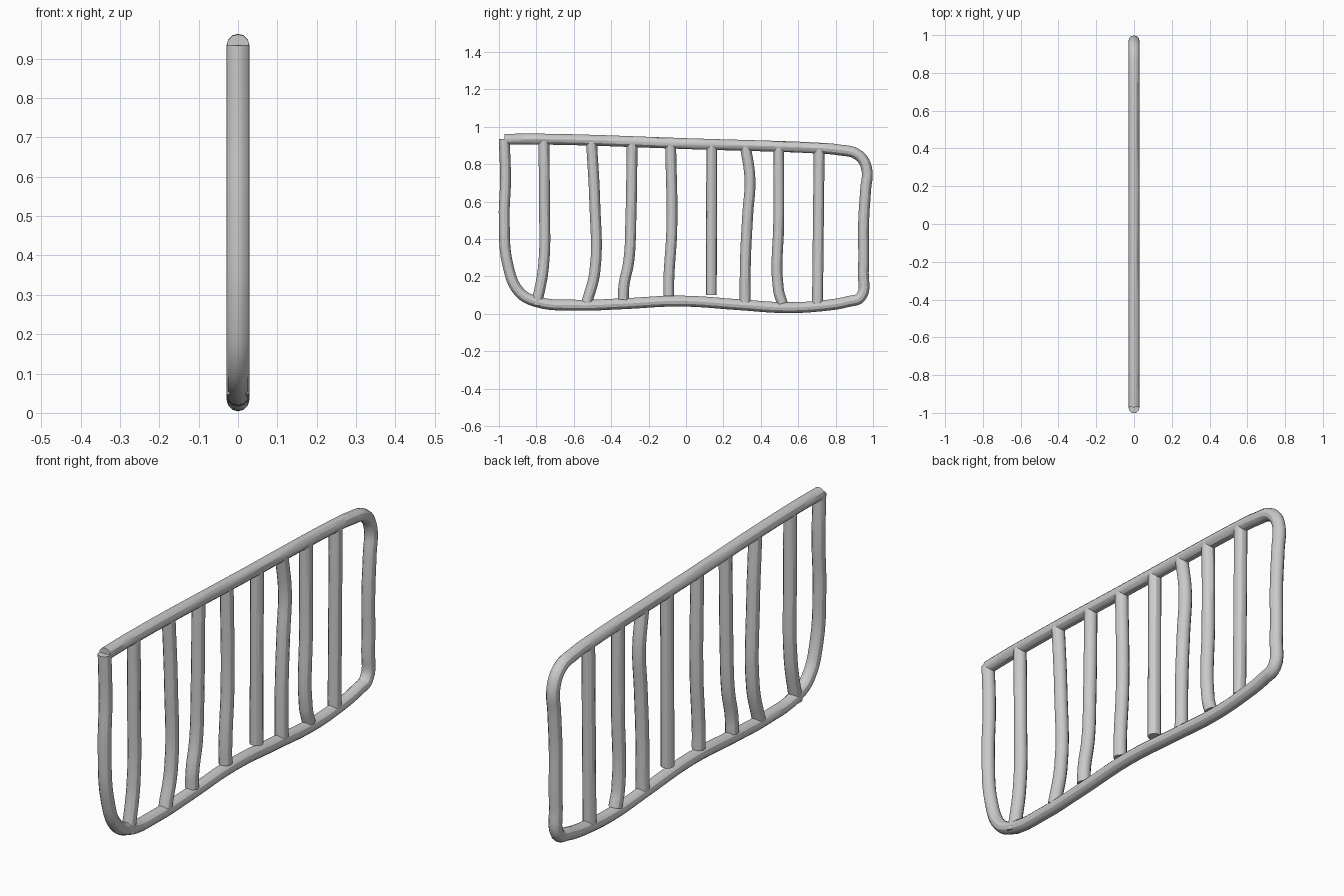
import bpy

RADIUS = 0.029


def tube(name, points, steps=5):
    """Round tube along a smooth path of (y, z) points in the x = 0 plane."""
    curve = bpy.data.curves.new(name, 'CURVE')
    curve.dimensions = '3D'
    curve.bevel_depth = RADIUS
    curve.bevel_resolution = 4
    curve.resolution_u = steps
    curve.use_fill_caps = True
    spline = curve.splines.new('BEZIER')
    spline.bezier_points.add(len(points) - 1)
    for bp, (y, z) in zip(spline.bezier_points, points):
        bp.co = (0, y, z)
        bp.handle_left_type = bp.handle_right_type = 'AUTO'
    obj = bpy.data.objects.new(name, curve)
    bpy.context.collection.objects.link(obj)
    # turn into a smooth mesh
    bpy.ops.object.select_all(action='DESELECT')
    obj.select_set(True)
    bpy.context.view_layer.objects.active = obj
    bpy.ops.object.convert(target='MESH')
    bpy.ops.object.shade_smooth_by_angle()


# Bent outer frame: top rail, right post, wavy bottom rail, left post
tube("outer_frame", [
    (-0.97, 0.933), (-0.78, 0.934), (0.02, 0.909), (0.72, 0.885),
    (0.81, 0.877), (0.92, 0.85), (0.965, 0.78), (0.96, 0.66), (0.95, 0.5),
    (0.948, 0.22), (0.935, 0.09), (0.87, 0.066), (0.72, 0.042),
    (0.53, 0.033), (0.29, 0.048), (-0.03, 0.068), (-0.35, 0.053),
    (-0.59, 0.046), (-0.80, 0.065), (-0.89, 0.115), (-0.95, 0.25),
    (-0.972, 0.5), (-0.965, 0.72), (-0.972, 0.935)])

# Slightly crooked upright bars, listed top to bottom
bars = [
    [(-0.76, 0.925), (-0.757, 0.6), (-0.762, 0.25), (-0.80, 0.045)],
    [(-0.505, 0.918), (-0.488, 0.6), (-0.488, 0.22), (-0.53, 0.06)],
    [(-0.288, 0.908), (-0.295, 0.5), (-0.306, 0.28), (-0.332, 0.15),
     (-0.335, 0.075)],
    [(-0.082, 0.9), (-0.076, 0.45), (-0.092, 0.18), (-0.092, 0.095)],
    [(0.138, 0.9), (0.135, 0.1)],
    [(0.318, 0.895), (0.342, 0.72), (0.33, 0.53), (0.318, 0.29), (0.316, 0.06)],
    [(0.496, 0.89), (0.496, 0.5), (0.494, 0.13), (0.515, 0.055)],
    [(0.712, 0.88), (0.703, 0.055)],
]
for i, path in enumerate(bars):
    tube(f"upright_bar_{i + 1}", path)
